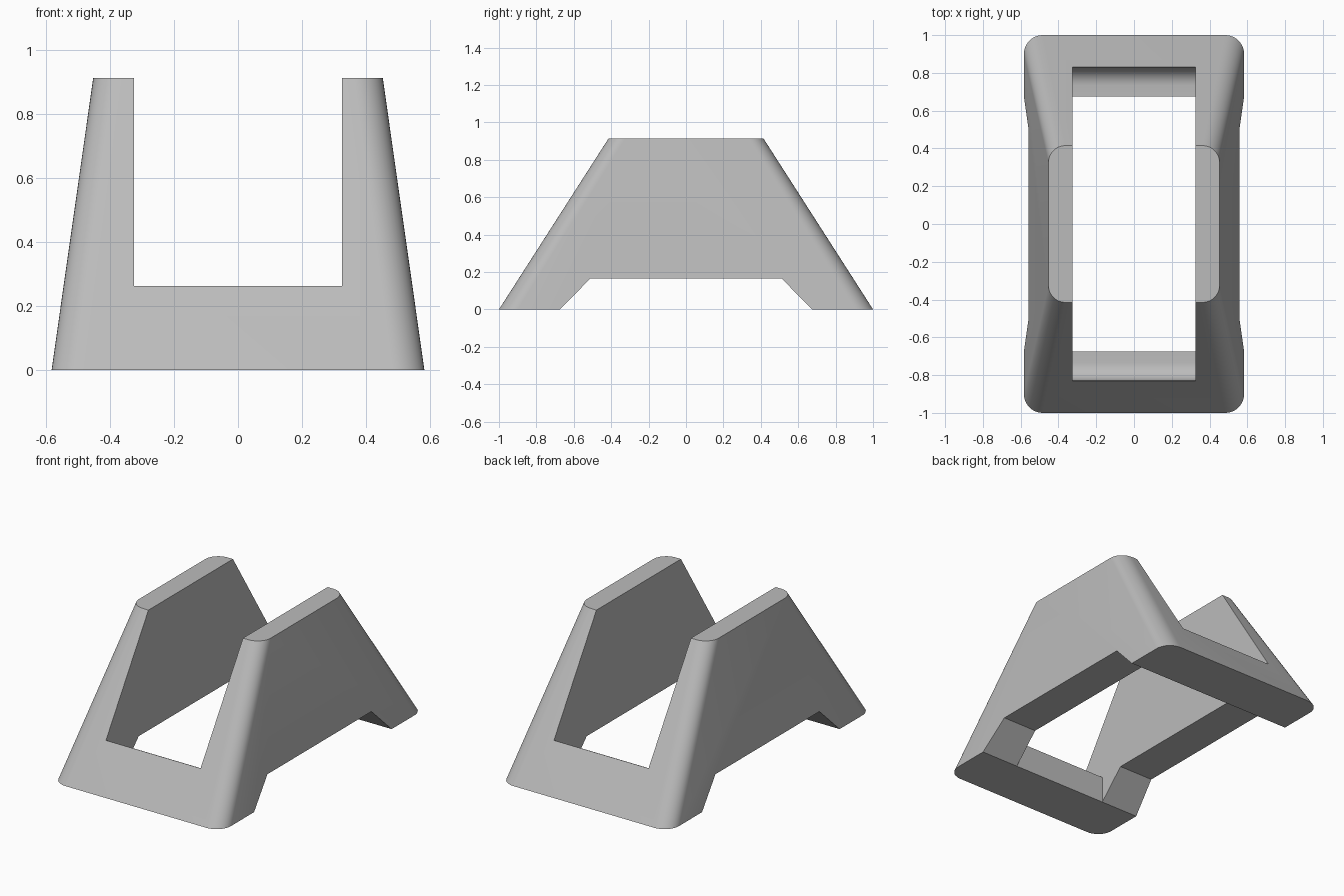
import bpy, bmesh, math

if "Cube" in bpy.data.objects:
    bpy.data.objects.remove(bpy.data.objects["Cube"])

H = 0.9125        # total height
BAR = 0.2625      # rim height of the end bars
LEDGE = 0.166     # ledge height, also underside arch height

grey = bpy.data.materials.new("light_grey")
grey.diffuse_color = (0.5, 0.5, 0.5, 1)
grey.use_nodes = True
grey.node_tree.nodes["Principled BSDF"].inputs["Base Color"].default_value = grey.diffuse_color


def rounded_rect(hx, hy, r, n=10):
    """Outline of a rectangle with rounded corners."""
    pts = []
    for q, (sx, sy) in enumerate([(1, 1), (-1, 1), (-1, -1), (1, -1)]):
        for i in range(n + 1):
            a = math.pi / 2 * (q + i / n)
            pts.append((sx * (hx - r) + r * math.cos(a),
                        sy * (hy - r) + r * math.sin(a)))
    return pts


def loft(name, lower, upper):
    """Solid between two matching point loops."""
    bm = bmesh.new()
    a = [bm.verts.new(p) for p in lower]
    b = [bm.verts.new(p) for p in upper]
    bm.faces.new(a[::-1])
    bm.faces.new(b)
    n = len(a)
    for i in range(n):
        j = (i + 1) % n
        bm.faces.new((a[i], a[j], b[j], b[i]))
    bmesh.ops.recalc_face_normals(bm, faces=bm.faces)
    me = bpy.data.meshes.new(name)
    bm.to_mesh(me)
    bm.free()
    ob = bpy.data.objects.new(name, me)
    bpy.context.collection.objects.link(ob)
    me.materials.append(grey)
    return ob


def cut(body, name, half, hx):
    """Cut a y-z profile, mirrored in y and extruded along x, out of body."""
    prof = half + [(-y, z) for y, z in reversed(half)]
    cutter = loft(name, [(-hx, y, z) for y, z in prof],
                  [(hx, y, z) for y, z in prof])
    cutter.hide_render = True
    mod = body.modifiers.new(name, 'BOOLEAN')
    mod.operation = 'DIFFERENCE'
    mod.solver = 'EXACT'
    mod.object = cutter
    bpy.context.view_layer.objects.active = body
    bpy.ops.object.modifier_apply(modifier=name)
    bpy.data.objects.remove(cutter)


# Tapered body with rounded corners
stand = loft("cradle_stand",
             [(x, y, 0) for x, y in rounded_rect(0.583, 1.0, 0.1)],
             [(x, y, H) for x, y in rounded_rect(0.453, 0.415, 0.09)])

# Central slot: open floor, flat ledge, concave fillet up to the bar rim
r = BAR - LEDGE
yc = 0.829 - r
fillet = [(yc + r * math.sin(a), BAR - r * math.cos(a))
          for a in (math.pi / 2 * i / 10 for i in range(11))]
cut(stand, "slot_cutter",
    [(0.675, -0.2), (0.675, LEDGE)] + fillet + [(1.3, BAR), (1.3, 1.2)], 0.325)

# Underside arch between the feet
cut(stand, "arch_cutter",
    [(0.875, -0.2), (0.675, 0.0), (0.51, LEDGE)], 1.0)

# Smooth rounded corners and fillets, keep the crisp edges
bpy.ops.object.select_all(action='DESELECT')
stand.select_set(True)
bpy.context.view_layer.objects.active = stand
bpy.ops.object.shade_smooth_by_angle(angle=math.radians(30))
